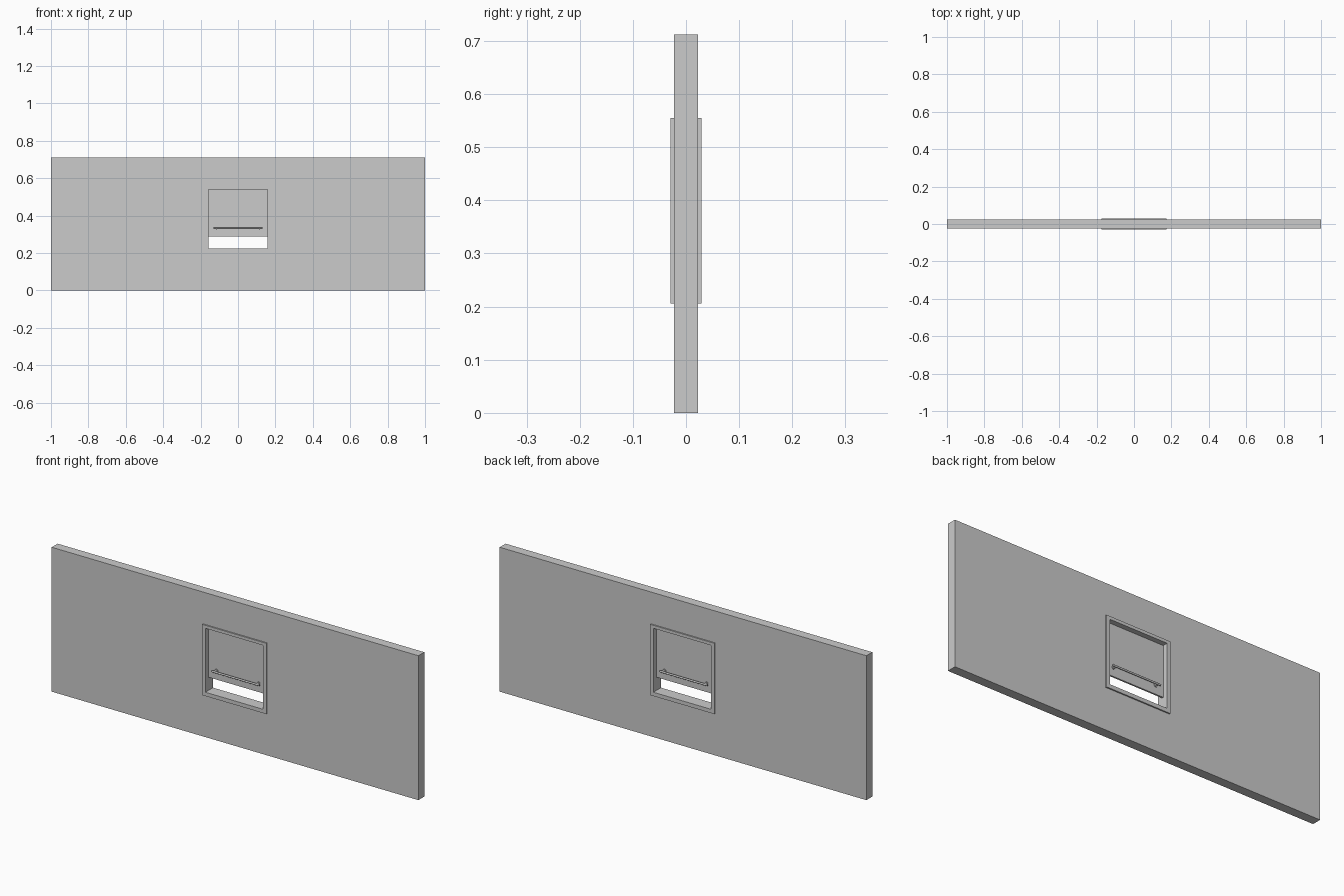
import bpy, bmesh
from math import pi
from mathutils import Matrix, Vector

if "Cube" in bpy.data.objects:
    bpy.data.objects.remove(bpy.data.objects["Cube"])


def make_object(name, bm):
    bmesh.ops.recalc_face_normals(bm, faces=bm.faces)
    mesh = bpy.data.meshes.new(name)
    bm.to_mesh(mesh)
    bm.free()
    obj = bpy.data.objects.new(name, mesh)
    bpy.context.collection.objects.link(obj)
    return obj


def rect(x, z0, z1):
    return [(-x, z0), (x, z0), (x, z1), (-x, z1)]


def ring(name, outer, inner, depth):
    """Rectangular slab with a rectangular opening, centred on y = 0."""
    bm = bmesh.new()
    loops = [[bm.verts.new((x, y, z)) for x, z in shape]
             for shape, y in ((outer, -depth), (outer, depth), (inner, depth), (inner, -depth))]
    for a, b in zip(loops, loops[1:] + loops[:1]):
        for i in range(4):
            j = (i + 1) % 4
            bm.faces.new((a[i], a[j], b[j], b[i]))
    return make_object(name, bm)


def box(name, lo, hi):
    bm = bmesh.new()
    lo, hi = Vector(lo), Vector(hi)
    bmesh.ops.create_cube(bm, size=1, matrix=Matrix.Translation((lo + hi) / 2) @ Matrix.Diagonal((*(hi - lo), 1)))
    return make_object(name, bm)


def rod(name, centre, radius, length, axis):
    bm = bmesh.new()
    turn = Matrix.Rotation(pi / 2, 4, 'Y' if axis == 'X' else 'X')
    bmesh.ops.create_cone(bm, cap_ends=True, segments=16, radius1=radius, radius2=radius,
                          depth=length, matrix=Matrix.Translation(centre) @ turn)
    obj = make_object(name, bm)
    bpy.context.view_layer.objects.active = obj
    obj.select_set(True)
    bpy.ops.object.shade_smooth_by_angle()
    obj.select_set(False)


# wall panel and the window frame lining its opening
frame_outer = rect(0.175, 0.206, 0.555)
ring("wall_panel", rect(1.0, 0.0, 0.712), frame_outer, 0.023)
ring("window_frame", frame_outer, rect(0.157, 0.225, 0.540), 0.0295)

# partly raised sliding sash
box("sliding_sash", (-0.157, -0.004, 0.289), (0.157, 0.004, 0.541))

# grab rail with two posts on each face of the sash
for side, label in ((-1, "front"), (1, "back")):
    rod(label + "_grab_rail", (0, side * 0.019, 0.332), 0.0045, 0.26, 'X')
    for x in (-0.115, 0.115):
        rod(label + "_rail_post", (x, side * 0.011, 0.332), 0.0055, 0.017, 'Y')
        rod(label + "_rail_base", (x, side * 0.005, 0.332), 0.009, 0.004, 'Y')
